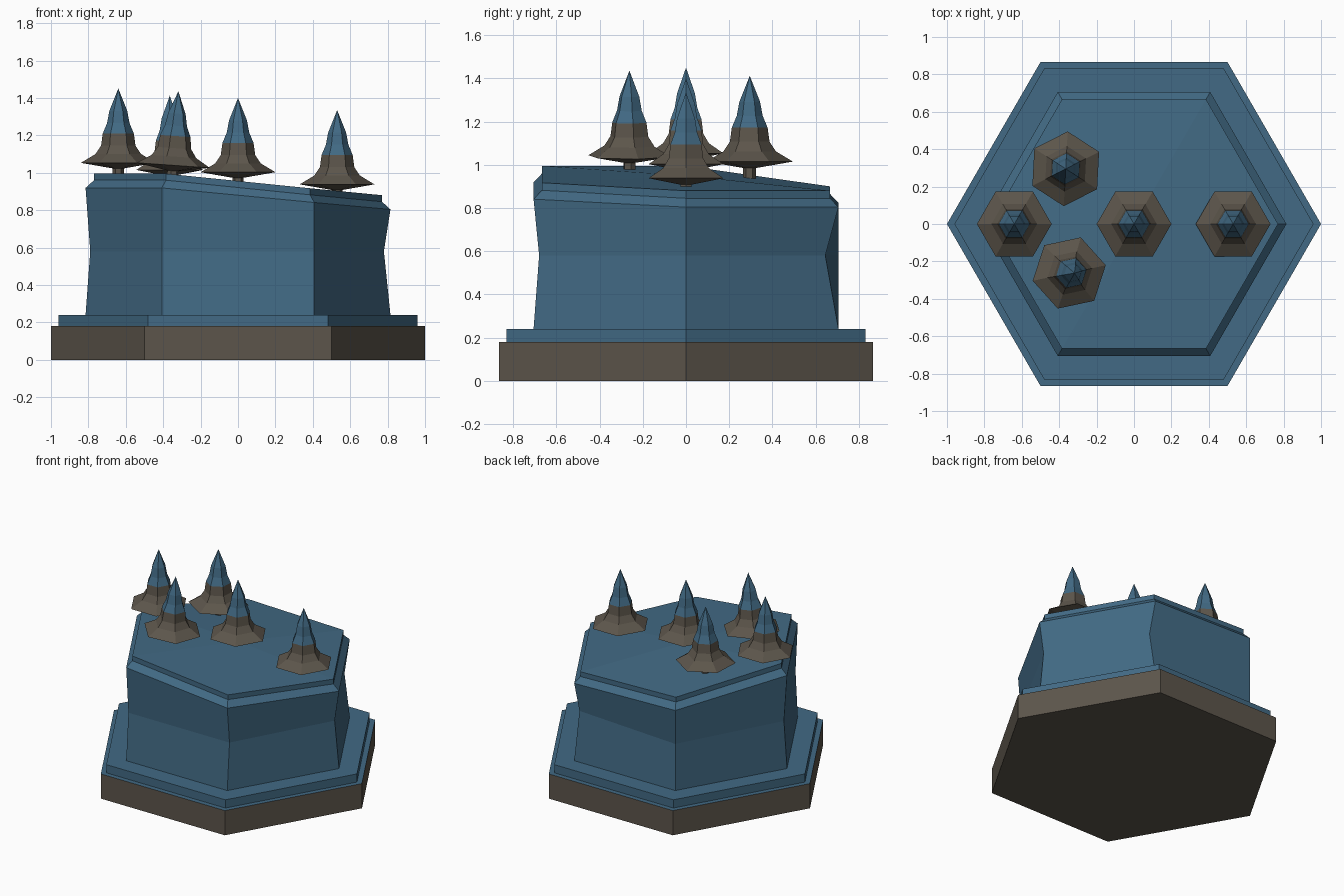
import bpy
import math
from mathutils import Matrix, Vector

if "Cube" in bpy.data.objects:
    bpy.data.objects.remove(bpy.data.objects["Cube"])


def material(name, rgb):
    m = bpy.data.materials.new(name)
    m.diffuse_color = (*rgb, 1)
    m.use_nodes = True
    m.node_tree.nodes["Principled BSDF"].inputs["Base Color"].default_value = m.diffuse_color
    return m


BLUE = material("slate blue", (0.054, 0.144, 0.232))
BROWN = material("grey brown", (0.107, 0.091, 0.070))


def hexagon(r, z, turn=0.0):
    """Six points, starting on +x, anticlockwise."""
    return [Vector((r * math.cos(turn + i * math.pi / 3),
                    r * math.sin(turn + i * math.pi / 3), z)) for i in range(6)]


def loft(name, rings, blue_rule, bottom_tip=None, top_tip=None):
    """Join six-sided rings; each end is a flat cap, or a fan to a tip."""
    verts = [v for ring in rings for v in ring]
    faces = []
    for k in range(len(rings) - 1):
        for i in range(6):
            j = (i + 1) % 6
            faces.append((k * 6 + i, k * 6 + j, k * 6 + 6 + j, k * 6 + 6 + i))
    last = 6 * (len(rings) - 1)
    if bottom_tip is None:
        faces.append(tuple(range(5, -1, -1)))
    else:
        verts.append(Vector(bottom_tip))
        faces += [((i + 1) % 6, i, len(verts) - 1) for i in range(6)]
    if top_tip is None:
        faces.append(tuple(range(last, last + 6)))
    else:
        verts.append(Vector(top_tip))
        faces += [(last + i, last + (i + 1) % 6, len(verts) - 1) for i in range(6)]
    mesh = bpy.data.meshes.new(name)
    mesh.from_pydata(verts, [], faces)
    mesh.materials.append(BROWN)
    mesh.materials.append(BLUE)
    for p in mesh.polygons:
        p.material_index = 1 if blue_rule(p) else 0
    obj = bpy.data.objects.new(name, mesh)
    bpy.context.collection.objects.link(obj)
    return obj


def always(p):
    return True


def never(p):
    return False


# Base tile: brown sides and underside, blue top
loft("base_tile", [hexagon(1, 0), hexagon(1, 0.18)], lambda p: p.normal.z > 0.5)

# Thin ground slab
loft("ground_slab", [hexagon(0.96, 0.18), hexagon(0.96, 0.24)], always)

# Rock plateau: pinched waist, chamfered lip, uneven top
# corner order: right, back right, back left, left, front left, front right
top_z = [0.88, 0.88, 0.90, 0.995, 0.995, 0.917]
waist = hexagon(0.815, 0.58)
waist[0].x, waist[3].x = 0.78, -0.79
waist[1].y = 0.645
waist[4].y = waist[5].y = -0.68


def rim(r, drop):
    ring = hexagon(r, 0)
    for v, z in zip(ring, top_z):
        v.z = z - drop
    return ring


loft("rock_plateau",
     [hexagon(0.815, 0.24), waist, rim(0.815, 0.076), rim(0.77, 0.035), rim(0.77, 0)],
     always, top_tip=(0, 0, 0.95))

# Pine trees: (radius, depth below the tip), blue above the split
CROWN = [(0.2, -0.397), (0.122, -0.35), (0.092, -0.305), (0.083, -0.24),
         (0.06, -0.185), (0.048, -0.12)]


def tree(name, x, y, tip, turn=0, lean=0):
    place = (Matrix.Translation((x, y, tip - 0.45))
             @ Matrix.Rotation(math.radians(lean), 4, 'Y')
             @ Matrix.Translation((0, 0, 0.45)))
    a = math.radians(turn)
    crown = loft(name + "_crown", [hexagon(r, z, a) for r, z in CROWN],
                 lambda p: p.center.z > -0.24,
                 bottom_tip=(0, 0, -0.432), top_tip=(0, 0, 0))
    trunk = loft(name + "_trunk", [hexagon(0.03, -0.49, a), hexagon(0.03, -0.41, a)], never)
    for part in (crown, trunk):
        part.data.transform(place)


tree("left_tree", -0.64, 0, 1.45)
tree("middle_tree", 0, 0, 1.40)
tree("right_tree", 0.53, 0, 1.335)
tree("back_tree", -0.365, 0.295, 1.412, turn=27)
tree("front_tree", -0.35, -0.262, 1.437, turn=12, lean=4)
